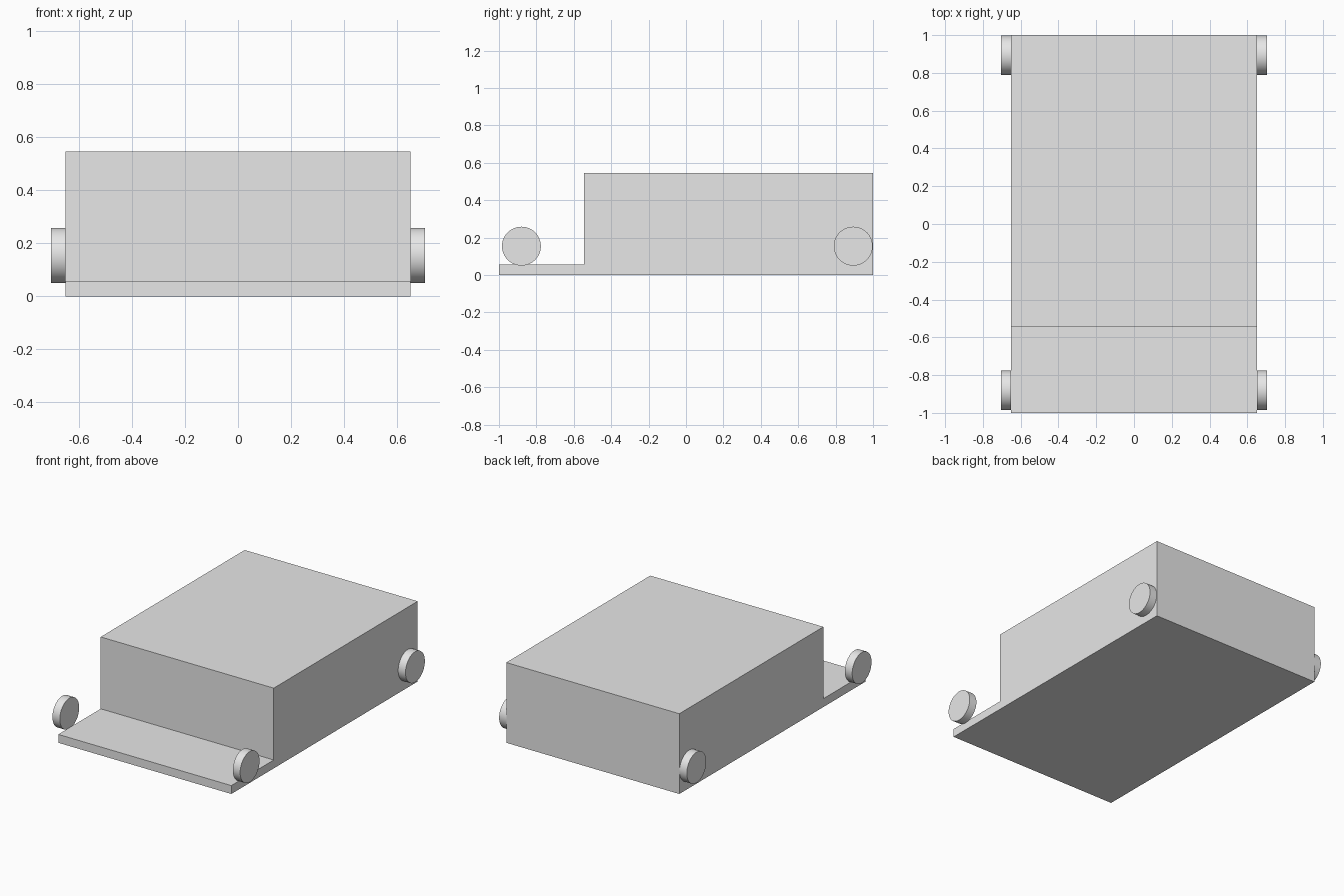
import bpy
import bmesh
from math import pi, radians
from mathutils import Matrix

old = bpy.data.objects.get("Cube")
if old:
    bpy.data.objects.remove(old, do_unlink=True)

grey = bpy.data.materials.new("light grey")
grey.use_nodes = True
grey.diffuse_color = (0.8, 0.8, 0.8, 1)
grey.node_tree.nodes["Principled BSDF"].inputs["Base Color"].default_value = grey.diffuse_color

HALF_WIDTH = 0.65
WHEEL_RADIUS = 0.104
WHEEL_WIDTH = 0.055
WHEEL_Z = 0.154


def add_object(name, bm):
    bmesh.ops.recalc_face_normals(bm, faces=bm.faces)
    mesh = bpy.data.meshes.new(name)
    bm.to_mesh(mesh)
    bm.free()
    mesh.materials.append(grey)
    obj = bpy.data.objects.new(name, mesh)
    bpy.context.collection.objects.link(obj)
    return obj


# Body: stepped side profile extruded across the width
profile = [(-1, 0), (1, 0), (1, 0.545), (-0.545, 0.545), (-0.545, 0.057), (-1, 0.057)]
bm = bmesh.new()
side = bm.faces.new([bm.verts.new((-HALF_WIDTH, y, z)) for y, z in profile])
extruded = bmesh.ops.extrude_face_region(bm, geom=[side], use_keep_orig=True)
moved = [v for v in extruded["geom"] if isinstance(v, bmesh.types.BMVert)]
bmesh.ops.translate(bm, verts=moved, vec=(2 * HALF_WIDTH, 0, 0))
add_object("body", bm)

# Wheels: thin discs set against each side
for end, y in (("front", -0.88), ("back", 0.894)):
    for side_name, sign in (("left", 1), ("right", -1)):
        bm = bmesh.new()
        x = sign * (HALF_WIDTH + WHEEL_WIDTH / 2)
        bmesh.ops.create_cone(
            bm, cap_ends=True, segments=48, depth=WHEEL_WIDTH,
            radius1=WHEEL_RADIUS, radius2=WHEEL_RADIUS,
            matrix=Matrix.Translation((x, y, WHEEL_Z)) @ Matrix.Rotation(pi / 2, 4, "Y"))
        wheel = add_object(f"{end}_{side_name}_wheel", bm)
        bpy.ops.object.select_all(action="DESELECT")
        wheel.select_set(True)
        bpy.context.view_layer.objects.active = wheel
        bpy.ops.object.shade_smooth_by_angle(angle=radians(30))
